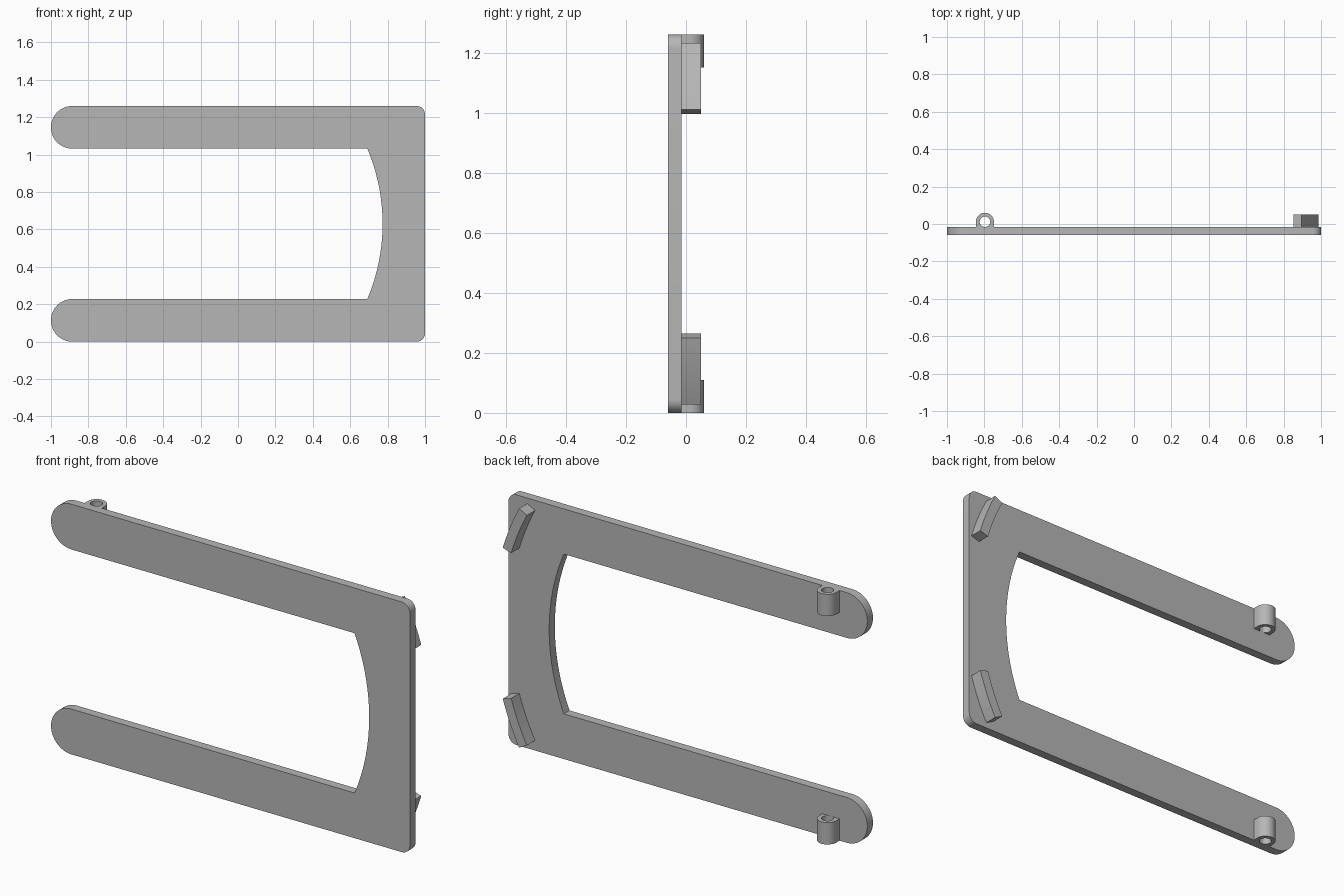
import bpy
import bmesh
from math import sin, cos, radians

if "Cube" in bpy.data.objects:
    bpy.data.objects.remove(bpy.data.objects["Cube"], do_unlink=True)

HEIGHT = 1.26
MID = HEIGHT / 2
ARM_R = 0.114            # half height of an arm
CORNER = 0.045
FRONT, BACK = -0.06, -0.015
CURVE_X = -0.257         # shared centre of the concentric curves

grey = bpy.data.materials.new("plain grey")
grey.use_nodes = True
grey.diffuse_color = (0.47, 0.47, 0.47, 1)
grey.node_tree.nodes["Principled BSDF"].inputs["Base Color"].default_value = (0.47, 0.47, 0.47, 1)


def arc(cx, cy, r, start, end, steps=20):
    angles = [radians(start + (end - start) * i / steps) for i in range(steps + 1)]
    return [(cx + r * cos(a), cy + r * sin(a)) for a in angles]


def finish(name, bm):
    bmesh.ops.recalc_face_normals(bm, faces=bm.faces)
    mesh = bpy.data.meshes.new(name)
    bm.to_mesh(mesh)
    bm.free()
    mesh.materials.append(grey)
    obj = bpy.data.objects.new(name, mesh)
    bpy.context.collection.objects.link(obj)
    bpy.ops.object.select_all(action="DESELECT")
    obj.select_set(True)
    bpy.context.view_layer.objects.active = obj
    bpy.ops.object.shade_smooth_by_angle(angle=radians(30))


def slab(name, outline, y0, y1):
    """Extrude an x-z outline along y."""
    bm = bmesh.new()
    face = bm.faces.new([bm.verts.new((x, y0, z)) for x, z in outline])
    moved = bmesh.ops.extrude_face_region(bm, geom=[face], use_keep_orig=True)["geom"]
    verts = [g for g in moved if isinstance(g, bmesh.types.BMVert)]
    bmesh.ops.translate(bm, verts=verts, vec=(0, y1 - y0, 0))
    finish(name, bm)


def sleeve(name, cx, cy, outer, inner, z0, z1, steps=48):
    """Upright tube with a straight-sided foot that meets the plate."""
    bm = bmesh.new()
    rings = []
    for i in range(steps):
        a = radians(360 * i / steps)
        c, s = cos(a), sin(a)
        reach = outer
        if s < -1e-6:
            reach = min(outer / max(abs(c), 1e-6), 0.03 / abs(s))
        rings.append([bm.verts.new((cx + r * c, cy + r * s, z))
                      for r, z in ((inner, z0), (reach, z0), (reach, z1), (inner, z1))])
    for i, ring in enumerate(rings):
        after = rings[(i + 1) % steps]
        for k in range(4):
            n = (k + 1) % 4
            bm.faces.new((ring[k], ring[n], after[n], after[k]))
    finish(name, bm)


# Forked plate with round arm ends and a curved inner edge
plate = arc(-1 + ARM_R, ARM_R, ARM_R, 90, 270, 32)[::1]
plate += arc(1 - CORNER, CORNER, CORNER, 270, 360, 10)
plate += arc(1 - CORNER, HEIGHT - CORNER, CORNER, 0, 90, 10)
plate += arc(-1 + ARM_R, HEIGHT - ARM_R, ARM_R, 90, 270, 32)
plate += arc(CURVE_X, MID, 1.03, 23, -23, 32)
slab("forked_plate", plate, FRONT, BACK)

# Curved ribs and pivot sleeves on the back, mirrored top to bottom
for label, side in (("upper", 1), ("lower", -1)):
    rib = arc(CURVE_X, MID, 1.30, side * 17, side * 27.6)
    rib += arc(CURVE_X, MID, 1.251, side * 27.6, side * 17)
    slab(label + "_curved_rib", rib, BACK - 0.002, 0.05)
    z0 = HEIGHT - 0.11 if side > 0 else 0
    sleeve(label + "_pivot_sleeve", -0.797, 0.012, 0.048, 0.028, z0, z0 + 0.11)
